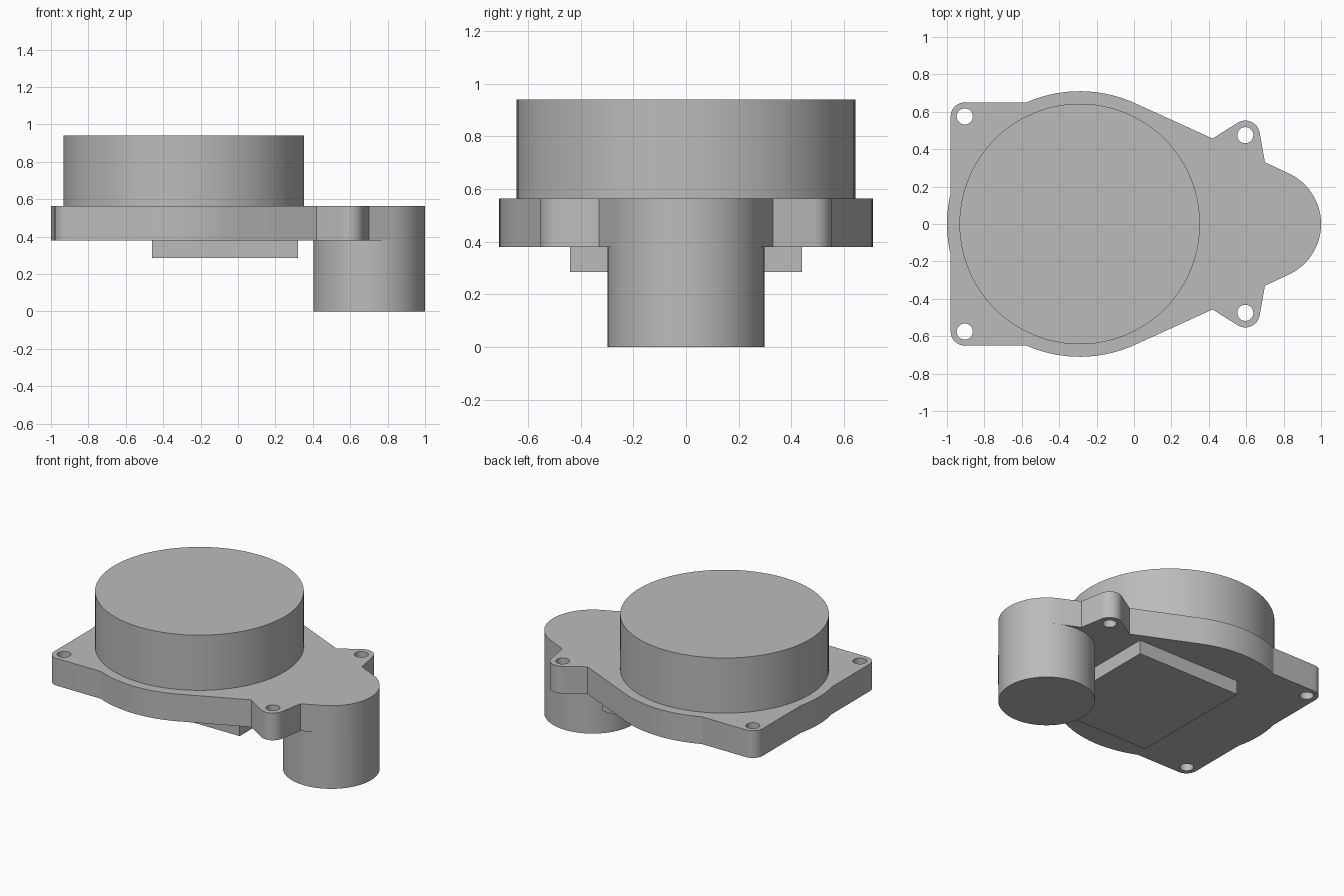
import bpy
import bmesh
from math import cos, sin, radians

if "Cube" in bpy.data.objects:
    bpy.data.objects.remove(bpy.data.objects["Cube"])

grey = bpy.data.materials.new("plain_grey")
colour = (0.5, 0.5, 0.5, 1)
grey.diffuse_color = colour
grey.use_nodes = True
grey.node_tree.nodes["Principled BSDF"].inputs["Base Color"].default_value = colour

BODY, BODY_R = (-0.29, 0), 0.643
RIM_R = 0.71
POST, POST_R = (0.702, 0), 0.298
EAR, CORNER, LUG_R = (0.595, 0.475), (-0.905, 0.575), 0.075
HOLE_R = 0.043
BASE_Z, PLATE_Z, PLATE_TOP, TOP_Z = 0.285, 0.38, 0.565, 0.94


def arc(centre, radius, start, end, steps):
    """Points along an arc, angles in degrees."""
    angles = [radians(start + (end - start) * i / steps) for i in range(steps + 1)]
    return [(centre[0] + radius * cos(a), centre[1] + radius * sin(a)) for a in angles]


def circle(centre, radius, steps=96):
    return arc(centre, radius, 0, 360, steps)[:-1]


def slab(name, loops, z0, z1):
    """Extrude a filled outline; any further loops become through holes."""
    curve = bpy.data.curves.new(name, "CURVE")
    curve.dimensions = "2D"
    curve.fill_mode = "BOTH"
    curve.extrude = (z1 - z0) / 2
    for loop in loops:
        spline = curve.splines.new("POLY")
        spline.points.add(len(loop) - 1)
        for point, (x, y) in zip(spline.points, loop):
            point.co = (x, y, 0, 1)
        spline.use_cyclic_u = True
    obj = bpy.data.objects.new(name, curve)
    bpy.context.collection.objects.link(obj)
    bpy.ops.object.select_all(action="DESELECT")
    obj.select_set(True)
    bpy.context.view_layer.objects.active = obj
    bpy.ops.object.convert(target="MESH")
    obj = bpy.context.view_layer.objects.active

    # Weld the caps to the walls and lift to height
    bm = bmesh.new()
    bm.from_mesh(obj.data)
    bmesh.ops.remove_doubles(bm, verts=bm.verts, dist=0.0001)
    bmesh.ops.recalc_face_normals(bm, faces=bm.faces)
    bmesh.ops.translate(bm, verts=bm.verts, vec=(0, 0, (z0 + z1) / 2))
    bm.to_mesh(obj.data)
    bm.free()
    obj.data.materials.clear()
    obj.data.materials.append(grey)
    bpy.ops.object.shade_smooth_by_angle(angle=radians(12))
    return obj


# Flange plate: half outline from the post round to the far end, then mirrored
half = (
    arc(POST, POST_R, 0, 65.3, 20)
    + [(0.7, 0.33)]
    + arc(EAR, LUG_R + 0.003, 10, 122, 16)
    + [(0.42, 0.457)]
    + arc(BODY, RIM_R, 65.3, 113.7, 14)
    + arc(CORNER, LUG_R, 90, 180, 12)
    + arc(BODY, RIM_R, 166.4, 180, 4)
)
outline = half + [(x, -y) for x, y in half[-2:0:-1]]
holes = [circle((x, side * y), HOLE_R, 40) for x, y in (EAR, CORNER) for side in (1, -1)]
slab("flange_plate", [outline] + holes, PLATE_Z, PLATE_TOP)

# Round housing on top, and the post hanging below one end
slab("round_housing", [circle(BODY, BODY_R)], PLATE_TOP, TOP_Z)
slab("lower_post", [circle(POST, POST_R)], 0, PLATE_Z)

# Rectangular pad under the plate
pad = [(-0.46, -0.44), (0.32, -0.44), (0.32, 0.44), (-0.46, 0.44)]
slab("underside_pad", [pad], BASE_Z, PLATE_Z)
